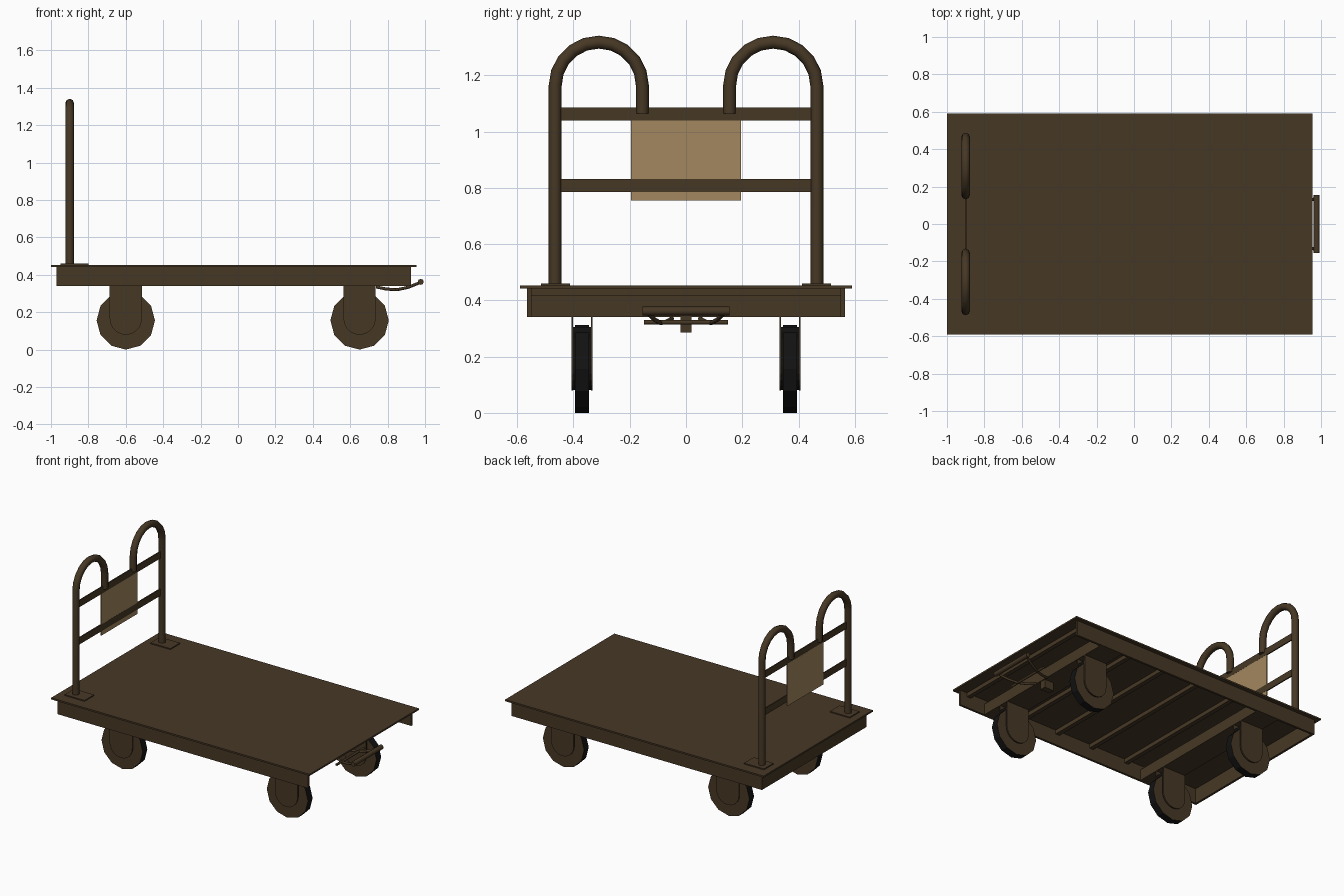
import bpy, bmesh, math
from mathutils import Matrix

if "Cube" in bpy.data.objects:
    bpy.data.objects.remove(bpy.data.objects["Cube"])


def material(name, rgb):
    m = bpy.data.materials.new(name)
    m.diffuse_color = (*rgb, 1)
    m.use_nodes = True
    m.node_tree.nodes["Principled BSDF"].inputs["Base Color"].default_value = m.diffuse_color
    return m


BROWN = material("dark_brown_paint", (0.062, 0.039, 0.018))
TAN = material("tan_panel", (0.37, 0.245, 0.115))
BLACK = material("black_rubber", (0.006, 0.006, 0.006))


def finish(name, bm, *mats):
    bmesh.ops.recalc_face_normals(bm, faces=bm.faces)
    me = bpy.data.meshes.new(name)
    bm.to_mesh(me)
    bm.free()
    ob = bpy.data.objects.new(name, me)
    bpy.context.collection.objects.link(ob)
    for m in mats:
        me.materials.append(m)
    return ob


def box(name, x, y, z, mat=BROWN):
    """Box from (min, max) ranges."""
    bm = bmesh.new()
    bmesh.ops.create_cube(bm, size=1)
    for v in bm.verts:
        v.co = [r[0] if c < 0 else r[1] for c, r in zip(v.co, (x, y, z))]
    return finish(name, bm, mat)


def tube(name, pts, radius, mat=BROWN):
    """Round capped tube along a path."""
    cu = bpy.data.curves.new(name, 'CURVE')
    cu.dimensions = '3D'
    cu.bevel_depth = radius
    cu.bevel_resolution = 2
    cu.use_fill_caps = True
    sp = cu.splines.new('POLY')
    sp.points.add(len(pts) - 1)
    for p, co in zip(sp.points, pts):
        p.co = (*co, 1)
    ob = bpy.data.objects.new(name, cu)
    bpy.context.collection.objects.link(ob)
    cu.materials.append(mat)
    bpy.ops.object.select_all(action='DESELECT')
    ob.select_set(True)
    bpy.context.view_layer.objects.active = ob
    bpy.ops.object.convert(target='MESH')
    bpy.ops.object.shade_smooth_by_angle(angle=math.radians(50))
    return ob


def slab(name, outline, y0, y1, mat=BROWN):
    """Extrude an (x, z) outline from y0 to y1."""
    bm = bmesh.new()
    f = bm.faces.new([bm.verts.new((x, y0, z)) for x, z in outline])
    ext = bmesh.ops.extrude_face_region(bm, geom=[f])['geom']
    for v in ext:
        if isinstance(v, bmesh.types.BMVert):
            v.co.y = y1
    return finish(name, bm, mat)


# deck and skirt, open at the right end
box("deck", (-1, 0.955), (-0.59, 0.59), (0.442, 0.453))
box("end_skirt", (-0.97, -0.955), (-0.565, 0.565), (0.34, 0.442))
for s in (-1, 1):
    box("side_skirt", (-0.97, 0.925), sorted((s * 0.565, s * 0.55)), (0.34, 0.442))

# cross beams under the deck
for x in (-0.6, 0.65):
    box("caster_beam", (x - 0.085, x + 0.085), (-0.55, 0.55), (0.34, 0.415))
for x in (-0.4, -0.12, 0.15, 0.42, 0.86):
    box("cross_rib", (x - 0.015, x + 0.015), (-0.55, 0.55), (0.415, 0.442))


# casters
def u_outline(cx, r, top):
    arc = [(cx + r * math.cos(a), 0.165 + r * math.sin(a))
           for a in (math.pi + math.pi * i / 10 for i in range(11))]
    return [(cx - r, top)] + arc + [(cx + r, top)]


for cx in (-0.6, 0.65):
    for cy in (-0.37, 0.37):
        bm = bmesh.new()
        rot = Matrix.Translation((cx, cy, 0.156)) @ Matrix.Rotation(math.pi / 2, 4, 'X')
        bmesh.ops.create_cone(bm, cap_ends=True, segments=12, radius1=0.156,
                              radius2=0.156, depth=0.05, matrix=rot)
        bm.normal_update()
        for f in bm.faces:  # black tread, brown sides
            f.material_index = 0 if abs(f.normal.y) > 0.9 else 1
        finish("wheel", bm, BROWN, BLACK)
        slab("hub_block", u_outline(cx, 0.083, 0.305), cy - 0.033, cy + 0.033, BLACK)
        for s in (-1, 1):
            slab("fork_plate", u_outline(cx, 0.086, 0.34),
                 cy + s * 0.032, cy + s * 0.0375)

# push handle: two hooked posts, rails and panel
HX = -0.9
for s in (-1, 1):
    arch = [(HX, s * (0.31 + 0.155 * math.cos(a)), 1.163 + 0.155 * math.sin(a))
            for a in (math.pi * i / 10 for i in range(11))]
    tube("handle_post", [(HX, s * 0.465, 0.45)] + arch + [(HX, s * 0.155, 1.065)], 0.023)
    box("post_foot", (-0.95, -0.8), sorted((s * 0.412, s * 0.515)), (0.453, 0.46))
for z in (0.785, 1.04):
    box("handle_rail", (HX - 0.004, HX + 0.004), (-0.46, 0.46), (z, z + 0.046))
box("panel", (HX - 0.0045, HX + 0.0035), (-0.195, 0.195), (0.755, 1.045), TAN)

# brake pedal at the right end
tube("pedal_bar", [(0.977, -0.155, 0.362), (0.977, 0.155, 0.362)], 0.016)
arm = [(0.74, 0.335), (0.79, 0.324), (0.85, 0.32), (0.91, 0.333), (0.977, 0.36)]
for s in (-1, 1):
    tube("pedal_arm", [(x, s * (0.05 + 0.09 * (x - 0.74) / 0.24), z) for x, z in arm], 0.008)
tube("pedal_crossbar", [(0.85, -0.15, 0.322), (0.85, 0.15, 0.322)], 0.008)
box("pedal_pivot", (0.66, 0.73), (-0.02, 0.02), (0.285, 0.345))
